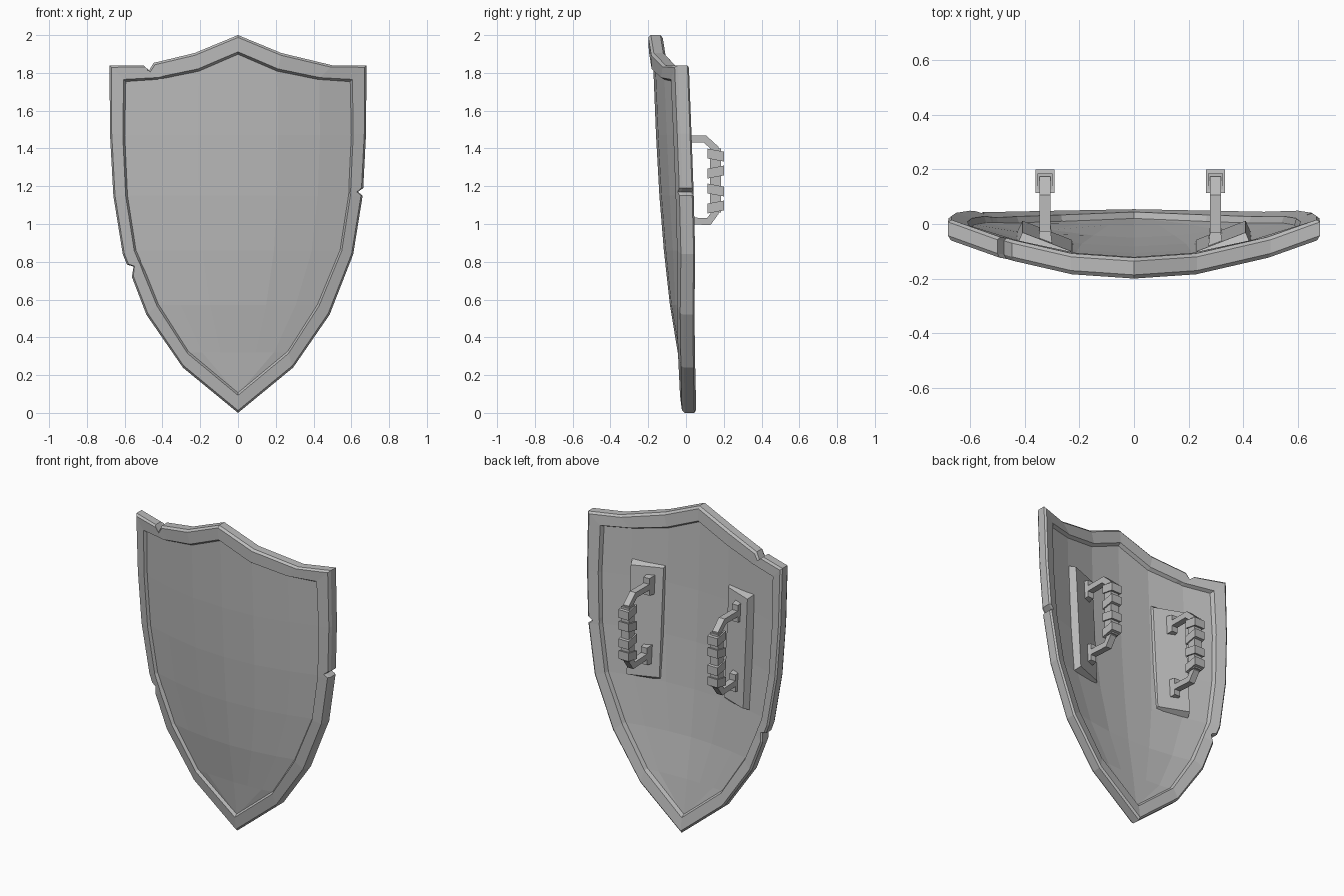
import bpy, bmesh
from mathutils import Vector

if "Cube" in bpy.data.objects:
    bpy.data.objects.remove(bpy.data.objects["Cube"], do_unlink=True)

steel = bpy.data.materials.new("grey steel")
steel.use_nodes = True
GREY = (0.5, 0.5, 0.5, 1)
steel.diffuse_color = GREY
steel.node_tree.nodes["Principled BSDF"].inputs["Base Color"].default_value = GREY


def make(name, verts, faces):
    """Flat-shaded object with merged points and outward normals."""
    mesh = bpy.data.meshes.new(name)
    bm = bmesh.new()
    vs = [bm.verts.new(v) for v in verts]
    for f in faces:
        bm.faces.new([vs[i] for i in f])
    bmesh.ops.remove_doubles(bm, verts=bm.verts, dist=0.0005)
    bmesh.ops.recalc_face_normals(bm, faces=bm.faces)
    bm.to_mesh(mesh)
    bm.free()
    mesh.materials.append(steel)
    obj = bpy.data.objects.new(name, mesh)
    bpy.context.collection.objects.link(obj)
    return obj


def interp(table, v):
    for (a, fa), (b, fb) in zip(table, table[1:]):
        if v <= b:
            return fa + (fb - fa) * (v - a) / (b - a)
    return table[-1][1]


# Curved front surface: a spine profile plus sideways bow
SPINE = [(0, -0.02), (0.25, -0.052), (0.6, -0.11), (1.0, -0.152), (1.4, -0.176), (2.0, -0.2)]
BOW = [(0, 0), (0.23, 0.012), (0.5, 0.072), (0.68, 0.137)]


def surf(x, z):
    return interp(SPINE, z) + interp(BOW, abs(x))


def at(p, depth):
    return (p[0], surf(*p) + depth, p[1])


# Half outlines, top centre to bottom tip
OUTER = [(0, 2), (.23, 1.905), (.5, 1.84), (.68, 1.84), (.678, 1.48),
         (.66, 1.15), (.61, .84), (.485, .52), (.292, .24), (0, 0)]
INNER = [(0, 1.905), (.21, 1.815), (.43, 1.77), (.6, 1.76), (.605, 1.47),
         (.59, 1.15), (.545, .86), (.425, .57), (.265, .32), (0, .1)]


def full(half):
    return [Vector(p) for p in half] + [Vector((-x, z)) for x, z in half[-2:0:-1]]


outer, inner = full(OUTER), full(INNER)

# Battle nicks, inserted after the given outline point
NICKS = {16: [(-.475, 1.805), (-.447, 1.853)],
         11: [(-.562, .72), (-.553, .775), (-.588, .785)],
         4: [(.663, 1.19), (.635, 1.17)]}
for i in sorted(NICKS, reverse=True):
    a, b = outer[i], outer[i + 1]
    c, d = inner[i], inner[i + 1]
    new = [Vector(p) for p in NICKS[i]]
    ts = [(p - a).dot(b - a) / (b - a).length_squared for p in new]
    outer[i + 1:i + 1] = new
    inner[i + 1:i + 1] = [c.lerp(d, t) for t in ts]

# Rim: chamfered section as (inward fraction, depth)
SECTION = [(0, .014), (.13, 0), (.93, 0), (1.1, .024), (1.1, .052), (.95, .076), (.15, .076), (0, .064)]
n, m = len(outer), len(SECTION)
rim = [at(o.lerp(q, t), d) for o, q in zip(outer, inner) for t, d in SECTION]
make("rim", rim, [(i * m + j, i * m + (j + 1) % m,
                   (i + 1) % n * m + (j + 1) % m, (i + 1) % n * m + j)
                  for i in range(n) for j in range(m)])

# Panel: front and back sheets whose rows follow the outline
top = [(-x, z) for x, z in INNER[3:0:-1]] + INNER[:4]
rows = [top] + [[(x / .6 * w, z) for x, _ in top] for w, z in INNER[4:]]


def sheet(name, depth):
    c = len(top)
    make(name, [at(p, depth) for row in rows for p in row],
         [(r * c + k, r * c + k + 1, (r + 1) * c + k + 1, (r + 1) * c + k)
          for r in range(len(rows) - 1) for k in range(c - 1)])


sheet("front_panel", 0.02)
sheet("back_panel", 0.055)

BOX = [(0, 1, 2, 3), (4, 5, 6, 7), (0, 1, 5, 4), (1, 2, 6, 5), (2, 3, 7, 6), (3, 0, 4, 7)]


def block(name, cx, cy, cz, w, d, h, tilt=0, taper=0):
    """Box, sheared by tilt along y and narrowed at the back by taper."""
    vs = []
    for sy in (-1, 1):
        k = taper if sy > 0 else 0
        for sx, sz in ((-1, -1), (1, -1), (1, 1), (-1, 1)):
            vs.append((cx + sx * (w / 2 - k), cy + sy * d / 2,
                       cz + sz * (h / 2 - k) + sy * tilt))
    make(name, vs, BOX)


def mount(side, s, hx):
    # Bevelled backing plate, thicker toward the outer edge
    vs = []
    for lift, k in ((False, 0), (True, .022)):
        for x, z in ((.22 + k / 3, .86 + k), (.43 - k, .86 + k), (.43 - k, 1.58 - k), (.22 + k / 3, 1.58 - k)):
            off = (.07 if x < .3 else .1) if lift else .045
            vs.append((s * x, surf(x, z) + off, z))
    make(side + "_plate", vs, BOX)

    # Bent handle bar of square section
    path = [Vector(p) for p in ((-.07, 1.45), (.1, 1.45), (.155, 1.4),
                                (.155, 1.06), (.12, 1.012), (-.07, 1.022))]
    bar = []
    for i, p in enumerate(path):
        t1 = (path[min(i + 1, 5)] - path[min(i, 4)]).normalized()
        t0 = (path[max(i, 1)] - path[max(i - 1, 0)]).normalized()
        t = (t0 + t1).normalized()
        nrm = Vector((-t.y, t.x)) * (.018 / max(t.dot(t1), .5))
        for sx, sn in ((-1, -1), (1, -1), (1, 1), (-1, 1)):
            q = p + nrm * sn
            bar.append((hx + sx * .02, q.x, q.y))
    faces = [(i * 4 + j, i * 4 + (j + 1) % 4, i * 4 + 4 + (j + 1) % 4, i * 4 + 4 + j)
             for i in range(5) for j in range(4)]
    make(side + "_handle", bar, faces + [(0, 1, 2, 3), (20, 21, 22, 23)])

    # Grip core and wrapped bands
    block(side + "_grip", hx, .155, 1.23, .054, .058, .34)
    for i, z in enumerate((1.365, 1.275, 1.18, 1.09)):
        block(f"{side}_grip_band_{i + 1}", hx, .157, z, .07, .086, .052,
              tilt=.008 if i % 2 else -.008)

    # Feet holding the bar to the plate
    for label, z in (("upper", 1.45), ("lower", 1.02)):
        block(f"{side}_{label}_foot", hx, surf(hx, z) + .095, z, .052, .05, .12, taper=.006)


mount("left", 1, .298)
mount("right", -1, -.325)
